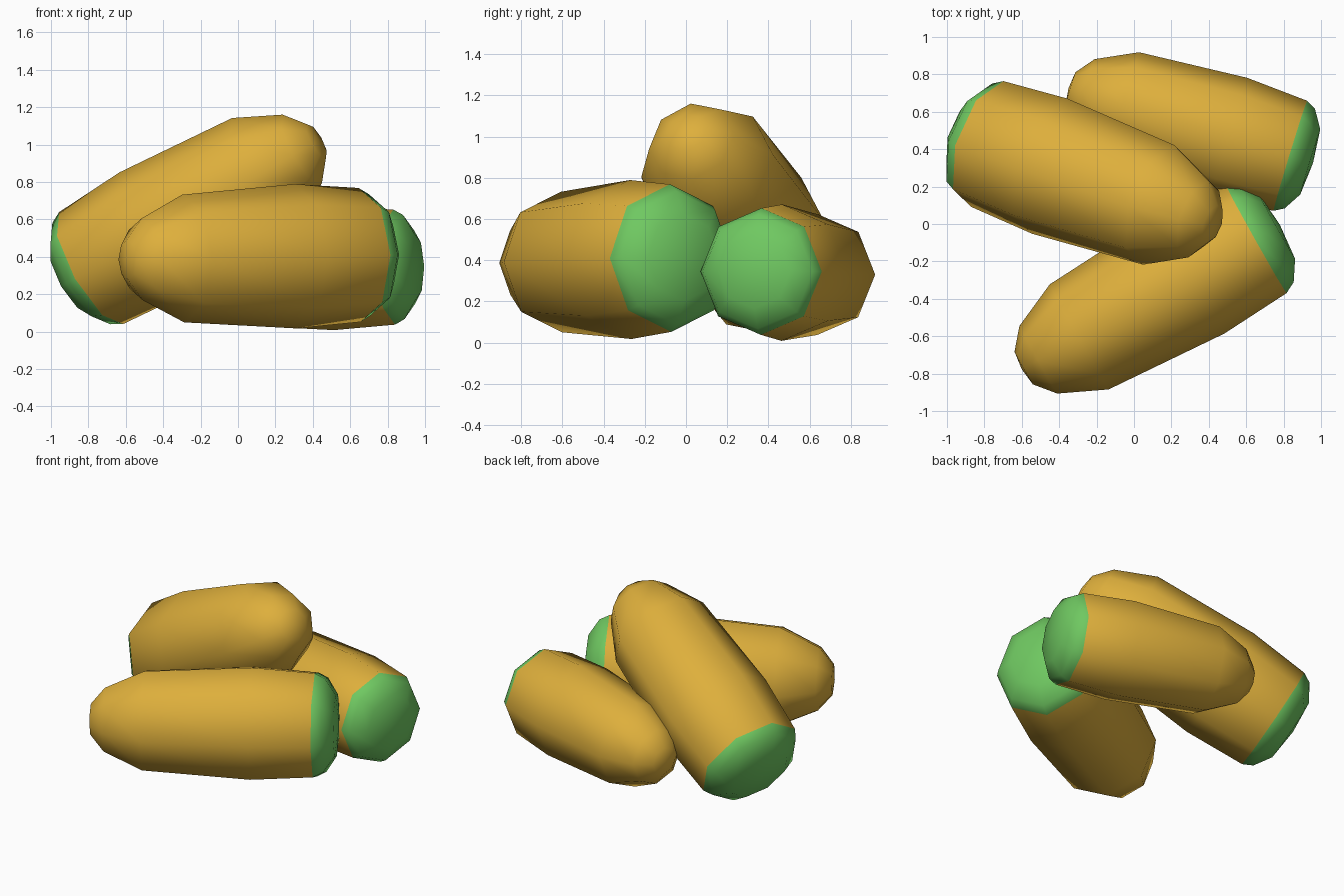
import bpy, bmesh, math
from mathutils import Vector

if "Cube" in bpy.data.objects:
    bpy.data.objects.remove(bpy.data.objects["Cube"])

def material(name, rgb):
    m = bpy.data.materials.new(name)
    m.diffuse_color = (*rgb, 1)
    m.use_nodes = True
    m.node_tree.nodes["Principled BSDF"].inputs["Base Color"].default_value = m.diffuse_color
    return m

ORANGE = material("golden_yellow", (0.73, 0.43, 0.045))
GREEN = material("fresh_green", (0.16, 0.58, 0.12))

# Pod profile: (distance from tip, radius); rings from CAP_RING on are the green end
PROFILE = [(0.0, 0.10), (0.09, 0.207), (0.34, 0.322), (1.025, 0.364),
           (1.42, 0.338), (1.482, 0.306), (1.55, 0.20)]
CAP_RING = 4
LENGTH = 1.42
SIDES = 8

def pod(name, tip, cap, width, height, roll=0.0):
    """Eight-sided rounded pod from its tip to the centre of the cap edge."""
    tip, cap = Vector(tip), Vector(cap)
    axis = (cap - tip).normalized()
    scale = (cap - tip).length / LENGTH
    side = Vector((0, 0, 1)).cross(axis).normalized()
    up = axis.cross(side)
    c, s = math.cos(roll), math.sin(roll)
    side, up = side * c + up * s, up * c - side * s

    bm = bmesh.new()
    rings = []
    for t, r in PROFILE:
        ring = []
        for i in range(SIDES):
            a = 2 * math.pi * i / SIDES
            ring.append(bm.verts.new(tip + axis * t * scale
                                     + side * math.cos(a) * r * width
                                     + up * math.sin(a) * r * height))
        rings.append(ring)
    # skin between rings
    for k in range(len(rings) - 1):
        for i in range(SIDES):
            j = (i + 1) % SIDES
            f = bm.faces.new((rings[k][i], rings[k][j], rings[k + 1][j], rings[k + 1][i]))
            f.material_index = 1 if k >= CAP_RING else 0
    # closing fans
    for ring, t, mat in ((rings[0], -0.012, 0), (rings[-1], 1.568, 1)):
        apex = bm.verts.new(tip + axis * t * scale)
        for i in range(SIDES):
            f = bm.faces.new((ring[i], ring[(i + 1) % SIDES], apex))
            f.material_index = mat
    bmesh.ops.recalc_face_normals(bm, faces=bm.faces)
    for f in bm.faces:
        f.smooth = True
    me = bpy.data.meshes.new(name)
    bm.to_mesh(me)
    bm.free()
    me.materials.append(ORANGE)
    me.materials.append(GREEN)
    ob = bpy.data.objects.new(name, me)
    bpy.context.collection.objects.link(ob)
    return ob

# Two pods on the ground, one resting across them
pod("front_pod", (-0.59, -0.77, 0.385), (0.65, -0.075, 0.41), 1.0, 1.06)
pod("back_pod", (-0.34, 0.724, 0.325), (0.835, 0.365, 0.345), 0.91, 0.91)
pod("top_pod", (0.42, 0.0, 1.02), (-0.785, 0.428, 0.34), 1.04, 1.02, roll=-0.185)
